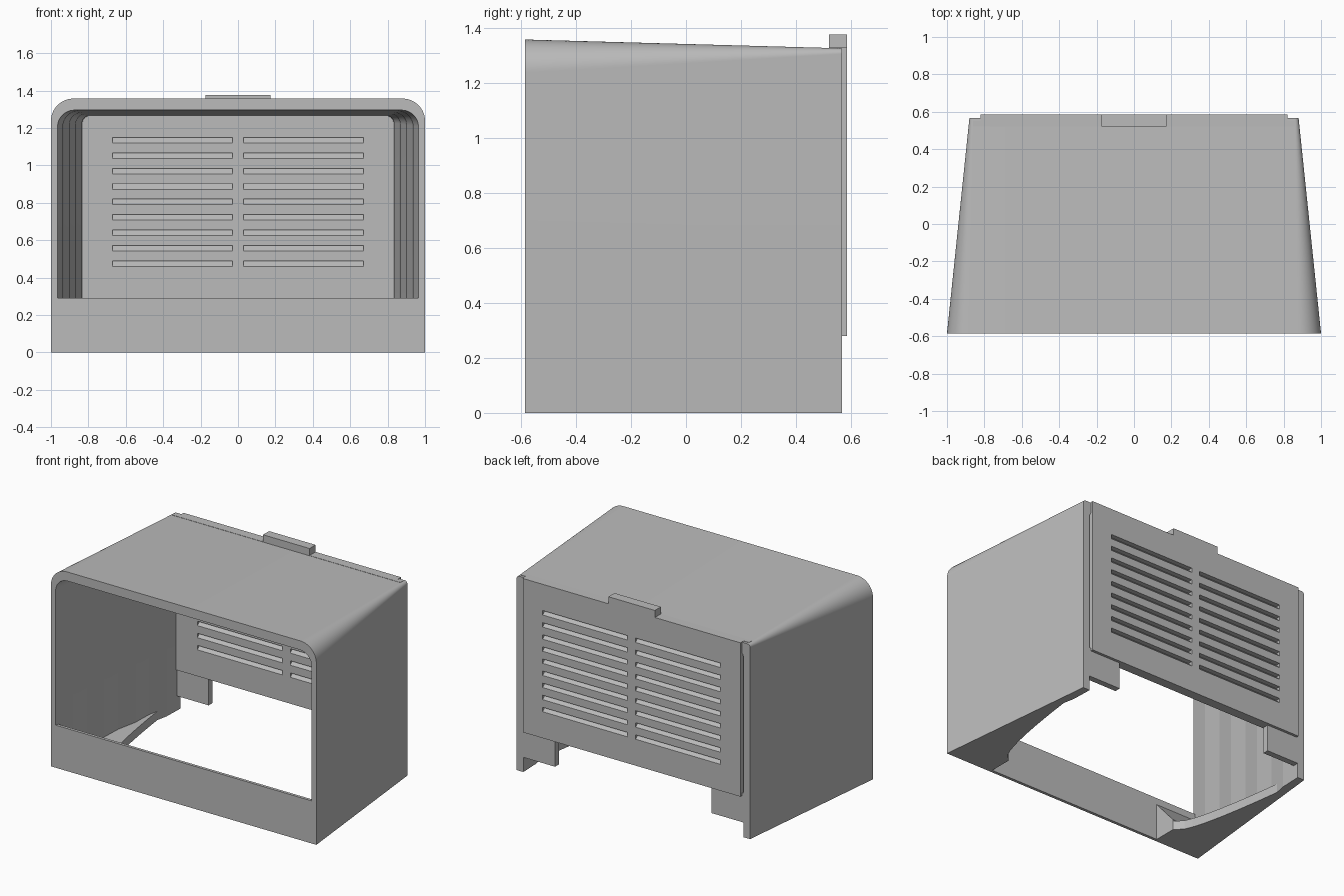
import bpy, bmesh, math
from mathutils import Vector

cube = bpy.data.objects.get("Cube")
if cube:
    bpy.data.objects.remove(cube, do_unlink=True)

grey = bpy.data.materials.new("light_grey")
grey.use_nodes = True
colour = (0.5, 0.5, 0.5, 1)
grey.diffuse_color = colour
grey.node_tree.nodes["Principled BSDF"].inputs["Base Color"].default_value = colour


def finish(bm, name, smooth=None):
    bmesh.ops.recalc_face_normals(bm, faces=bm.faces)
    mesh = bpy.data.meshes.new(name)
    bm.to_mesh(mesh)
    bm.free()
    mesh.materials.append(grey)
    ob = bpy.data.objects.new(name, mesh)
    bpy.context.collection.objects.link(ob)
    if smooth:
        bpy.ops.object.select_all(action="DESELECT")
        ob.select_set(True)
        bpy.context.view_layer.objects.active = ob
        bpy.ops.object.shade_smooth_by_angle(angle=math.radians(smooth))
    return ob


def prism(bm, points, lo, hi, place):
    """Extrude a 2D outline from lo to hi; place(a, b, h) gives the 3D point."""
    low = [bm.verts.new(place(a, b, lo)) for a, b in points]
    high = [bm.verts.new(place(a, b, hi)) for a, b in points]
    bm.faces.new(low)
    bm.faces.new(high[::-1])
    n = len(points)
    for i in range(n):
        j = (i + 1) % n
        bm.faces.new((low[i], low[j], high[j], high[i]))


def box(name, x0, x1, y0, y1, z0, z1):
    bm = bmesh.new()
    prism(bm, [(x0, y0), (x1, y0), (x1, y1), (x0, y1)], z0, z1,
          lambda a, b, h: (a, b, h))
    return finish(bm, name)


def arch(half, top, radius, y, n=16):
    """Upside-down U outline with rounded upper corners."""
    right = [Vector((half, y, 0))]
    for i in range(n + 1):
        t = math.pi / 2 * i / n
        right.append(Vector((half - radius + radius * math.cos(t), y,
                             top - radius + radius * math.sin(t))))
    return right + [Vector((-p.x, p.y, p.z)) for p in reversed(right)]


# Tapered hood with a corrugated lining
FRONT, REAR = -0.585, 0.567
rings = [arch(1.0, 1.357, 0.12, FRONT), arch(0.88, 1.325, 0.02, REAR)]
lining = []
half, steps = 0.965, 8
for i in range(steps + 1):
    t = i / steps
    y = FRONT + t * (REAR - FRONT)
    lining.append(arch(half, 1.295 - 0.032 * t, 0.09 - 0.055 * t, y))
    half -= 0.005 if i % 2 else 0.029
rings += lining[::-1]

bm = bmesh.new()
loops = [[bm.verts.new(p) for p in ring] for ring in rings]
for k, loop in enumerate(loops):
    after = loops[(k + 1) % len(loops)]
    for i in range(len(loop) - 1):
        bm.faces.new((loop[i], loop[i + 1], after[i + 1], after[i]))
for end in (0, -1):
    bm.faces.new([loop[end] for loop in loops])
finish(bm, "hood", 7)

# Low front sill under the opening
box("front_sill", -0.98, 0.98, FRONT, FRONT + 0.02, 0, 0.29)

# Curved foot flanges and wedge gussets on both sides
curve = [(0.655 + 0.2 * math.sqrt(i / 16), -0.41 + 0.8 * i / 16) for i in range(17)]
foot = [(0.98, -0.575), (0.655, -0.575)] + curve + [(0.86, 0.56), (0.872, 0.56)]
wedge = [(-0.57, 0), (-0.41, 0), (-0.41, 0.07), (-0.57, 0.25)]
for side, word in ((1, "left"), (-1, "right")):
    bm = bmesh.new()
    prism(bm, foot, 0, 0.06, lambda a, b, h: (side * a, b, h))
    finish(bm, word + "_foot_flange")
    bm = bmesh.new()
    prism(bm, wedge, 0.655, 0.965, lambda a, b, h: (side * h, a, b))
    finish(bm, word + "_gusset")
    # Hanging tab below the back panel
    ends = sorted((side * 0.59, side * 0.84))
    box(word + "_hanging_tab", *ends, 0.527, 0.567, 0.10, 0.30)

# Back panel made as a cut grid with slots left open
Y0, Y1 = 0.52, 0.585
ROWS, PITCH, HEIGHT = 9, 0.0824, 0.03
slot_z = [0.46 + PITCH * r for r in range(ROWS)]
xs = [-0.82, -0.67, -0.03, 0.03, 0.67, 0.82]
zs = [0.28] + [z + d for z in slot_z for d in (0, HEIGHT)] + [1.328]
bm = bmesh.new()
grid = [[bm.verts.new((x, Y0, z)) for x in xs] for z in zs]
for r in range(len(zs) - 1):
    for c in range(len(xs) - 1):
        if r % 2 and c % 2:
            continue
        bm.faces.new((grid[r][c], grid[r][c + 1], grid[r + 1][c + 1], grid[r + 1][c]))
out = bmesh.ops.extrude_face_region(bm, geom=bm.faces[:], use_keep_orig=True)
moved = [g for g in out["geom"] if isinstance(g, bmesh.types.BMVert)]
bmesh.ops.translate(bm, verts=moved, vec=(0, Y1 - Y0, 0))
finish(bm, "back_panel")

# Ridged louvres filling the slots
bm = bmesh.new()
for z in slot_z:
    ridge = [(Y0, z), (Y1, z), ((Y0 + Y1) / 2, z + HEIGHT)]
    for x0, x1 in ((-0.67, -0.03), (0.03, 0.67)):
        prism(bm, ridge, x0, x1, lambda a, b, h: (h, a, b))
finish(bm, "vent_louvres")

# Side lips seating the panel, and the top latch
for side, word in ((1, "left"), (-1, "right")):
    ends = sorted((side * 0.82, side * 0.86))
    box(word + "_panel_lip", *ends, Y0, 0.55, 0.28, 1.328)
box("top_latch", -0.175, 0.175, Y0, Y1, 1.32, 1.376)
